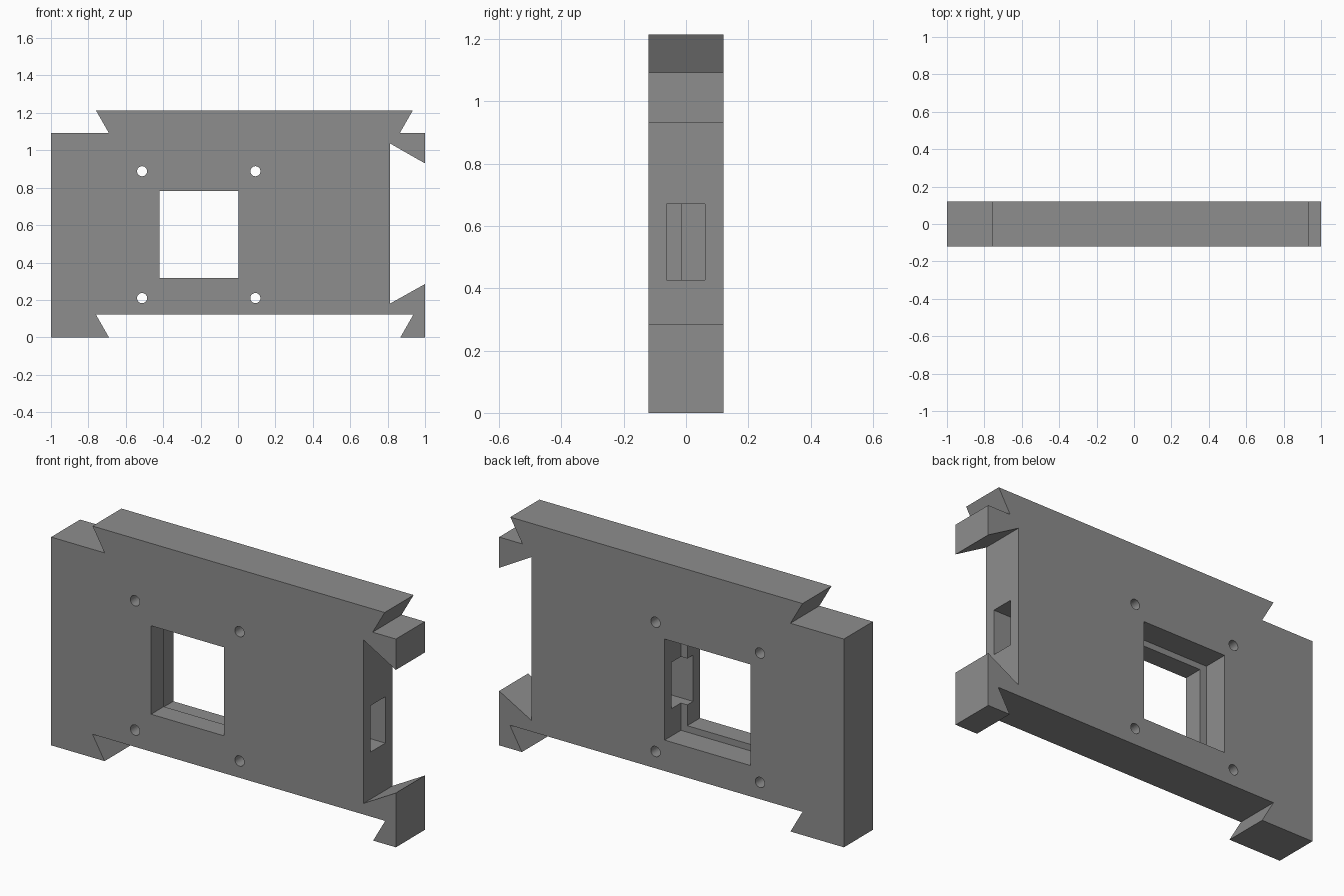
import bpy, bmesh, math

if "Cube" in bpy.data.objects:
    bpy.data.objects.remove(bpy.data.objects["Cube"])

HALF = 0.12      # half thickness of the plate
STEP_Y = -0.015  # depth of the ledge inside the window

grey = bpy.data.materials.new("mid grey")
grey.diffuse_color = (0.27, 0.27, 0.27, 1)
grey.use_nodes = True
grey.node_tree.nodes["Principled BSDF"].inputs["Base Color"].default_value = grey.diffuse_color


def prism(name, outline, y0, y1):
    """Extrude an x-z outline from y0 to y1."""
    bm = bmesh.new()
    face = bm.faces.new([bm.verts.new((x, y0, z)) for x, z in outline])
    ext = bmesh.ops.extrude_face_region(bm, geom=[face])
    verts = [g for g in ext["geom"] if isinstance(g, bmesh.types.BMVert)]
    bmesh.ops.translate(bm, verts=verts, vec=(0, y1 - y0, 0))
    bmesh.ops.recalc_face_normals(bm, faces=bm.faces)
    mesh = bpy.data.meshes.new(name)
    bm.to_mesh(mesh)
    bm.free()
    mesh.materials.append(grey)
    obj = bpy.data.objects.new(name, mesh)
    bpy.context.collection.objects.link(obj)
    return obj


def rect(x0, x1, z0, z1):
    return [(x0, z0), (x1, z0), (x1, z1), (x0, z1)]


def circle(cx, cz, r, n=32):
    return [(cx + r * math.cos(2 * math.pi * i / n),
             cz + r * math.sin(2 * math.pi * i / n)) for i in range(n)]


# Plate with dovetail tongue on top and dovetail grooves at the bottom and right
plate = prism("dovetail_plate", [
    (-1, 0), (-0.69, 0), (-0.76, 0.122), (0.938, 0.122), (0.868, 0), (1, 0),
    (1, 0.285), (0.812, 0.18), (0.812, 1.037), (1, 0.93), (1, 1.092),
    (0.865, 1.092), (0.935, 1.214), (-0.76, 1.214), (-0.69, 1.092), (-1, 1.092),
], -HALF, HALF)

# Stepped window, side slot and screw holes
cutters = [
    prism("window_front_cutter", rect(-0.42, 0.003, 0.318, 0.782), -0.3, 0.05),
    prism("window_back_cutter", rect(-0.459, 0.04, 0.284, 0.814), STEP_Y, 0.3),
    prism("side_slot_cutter", rect(-0.2, 0.9, 0.427, 0.67), -0.063, 0.061),
]
for x in (-0.513, 0.093):
    for z in (0.21, 0.888):
        cutters.append(prism("screw_hole_cutter", circle(x, z, 0.027), -0.3, 0.3))

for cutter in cutters:
    mod = plate.modifiers.new(cutter.name, 'BOOLEAN')
    mod.operation = 'DIFFERENCE'
    mod.solver = 'EXACT'
    mod.object = cutter
    cutter.hide_render = True
    cutter.hide_set(True)
